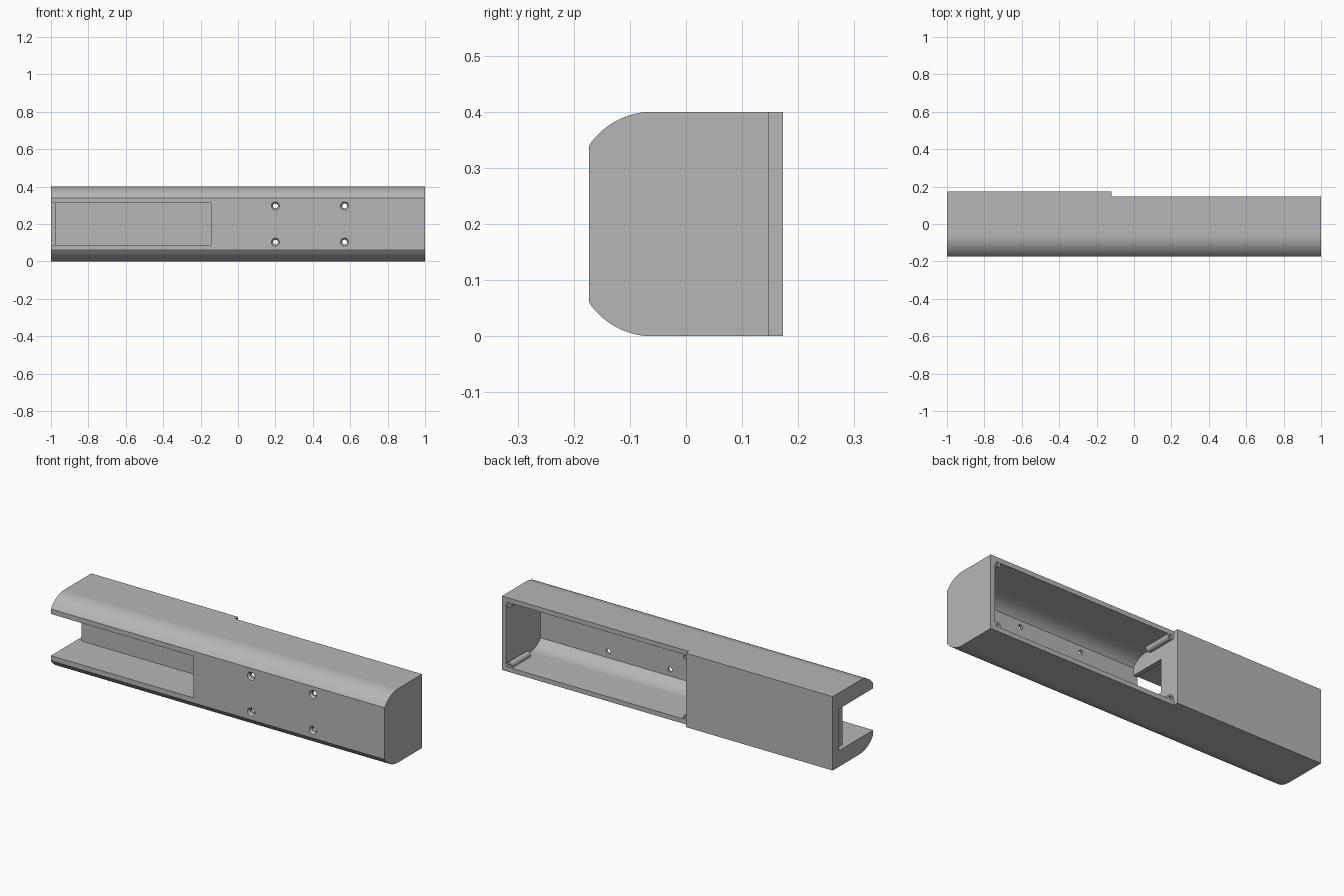
import bpy, bmesh, math
from mathutils import Matrix, Vector

cube = bpy.data.objects.get("Cube")
if cube:
    bpy.data.objects.remove(cube, do_unlink=True)

grey = bpy.data.materials.new("plain grey")
grey.use_nodes = True
color = (0.47, 0.47, 0.47, 1)
grey.diffuse_color = color
grey.node_tree.nodes["Principled BSDF"].inputs["Base Color"].default_value = color

BACK, STEP_BACK, STEP_X = 0.173, 0.147, -0.12
MID_Z, WALL = 0.2, 0.025


def finish(name, bm):
    bmesh.ops.recalc_face_normals(bm, faces=bm.faces)
    mesh = bpy.data.meshes.new(name)
    bm.to_mesh(mesh)
    bm.free()
    mesh.materials.append(grey)
    obj = bpy.data.objects.new(name, mesh)
    bpy.context.collection.objects.link(obj)
    return obj


def box(name, x, y, z):
    bm = bmesh.new()
    bmesh.ops.create_cube(bm, size=1)
    for v in bm.verts:
        v.co = Vector([lo + (c + 0.5) * (hi - lo) for c, (lo, hi) in zip(v.co, (x, y, z))])
    return finish(name, bm)


def cylinder(name, center, axis, r1, r2, depth, segments=32):
    bm = bmesh.new()
    bmesh.ops.create_cone(bm, cap_ends=True, segments=segments,
                          radius1=r1, radius2=r2, depth=depth)
    turn = Vector((0, 0, 1)).rotation_difference(Vector(axis)).to_matrix().to_4x4()
    bm.transform(Matrix.Translation(center) @ turn)
    return finish(name, bm)


def rounded_bar(name, x0, x1, inset, back):
    """Bar along x whose two front edges are broad arcs."""
    radius, cy, cz = 0.136 - inset, -0.06, 0.264
    front = -0.173 + inset
    start = math.acos((front - cy) / radius)
    steps = 24
    upper = []
    for i in range(steps + 1):
        a = start + (math.pi / 2 - start) * i / steps
        upper.append((cy + radius * math.cos(a), cz + radius * math.sin(a)))
    upper.append((back, cz + radius))
    outline = upper + [(y, 2 * MID_Z - z) for y, z in reversed(upper)]
    bm = bmesh.new()
    face = bm.faces.new([bm.verts.new((x0, y, z)) for y, z in outline])
    ext = bmesh.ops.extrude_face_region(bm, geom=[face])
    verts = [g for g in ext["geom"] if isinstance(g, bmesh.types.BMVert)]
    bmesh.ops.translate(bm, verts=verts, vec=(x1 - x0, 0, 0))
    return finish(name, bm)


def combine(target, tool, operation="DIFFERENCE"):
    mod = target.modifiers.new("combine", "BOOLEAN")
    mod.operation = operation
    mod.solver = "EXACT"
    mod.object = tool
    bpy.context.view_layer.objects.active = target
    bpy.ops.object.modifier_apply(modifier=mod.name)
    bpy.data.objects.remove(tool, do_unlink=True)


# Outer shell, with a lower back where the cover would sit
body = rounded_bar("housing_body", -1, 1, 0, BACK)
combine(body, box("cover_step", (STEP_X, 1.1), (STEP_BACK, 0.3), (-0.1, 0.5)))

# Hollow compartment, open at the back
combine(body, rounded_bar("compartment", STEP_X, 1 - WALL, WALL, 0.3))

# Front slot, with a deeper mouth at its open end
slot_z = (0.087, 0.313)
combine(body, box("slot", (-1.1, -0.145), (-0.3, 0.053), slot_z))
combine(body, box("slot_mouth", (-1.1, -1 + WALL), (-0.3, 0.12), slot_z))

# Window from the slot into the compartment
combine(body, box("window", (-0.2, -0.1), (-0.147, 0.053), (0.11, 0.29)))

# Round opening in the end wall
combine(body, cylinder("end_opening", (1, -0.012, MID_Z), (1, 0, 0), 0.122, 0.122, 0.1, 96))

# Screw posts in the compartment corners
for x in (STEP_X + 0.018, 1 - WALL - 0.018):
    for side in (-1, 1):
        z = MID_Z + side * 0.167
        combine(body, cylinder("post", (x, STEP_BACK - 0.08, z), (0, 1, 0),
                               0.018, 0.018, 0.16), "UNION")
        combine(body, cylinder("post_hole", (x, STEP_BACK, z), (0, 1, 0),
                               0.009, 0.009, 0.12))

# Countersunk screw holes through the front
for x in (0.2, 0.57):
    for side in (-1, 1):
        z = MID_Z + side * 0.097
        combine(body, cylinder("screw_hole", (x, -0.16, z), (0, 1, 0), 0.013, 0.013, 0.1))
        combine(body, cylinder("countersink", (x, -0.169, z), (0, 1, 0), 0.025, 0.013, 0.016))

bpy.ops.object.select_all(action="DESELECT")
body.select_set(True)
bpy.context.view_layer.objects.active = body
bpy.ops.object.shade_smooth_by_angle(angle=math.radians(25))
